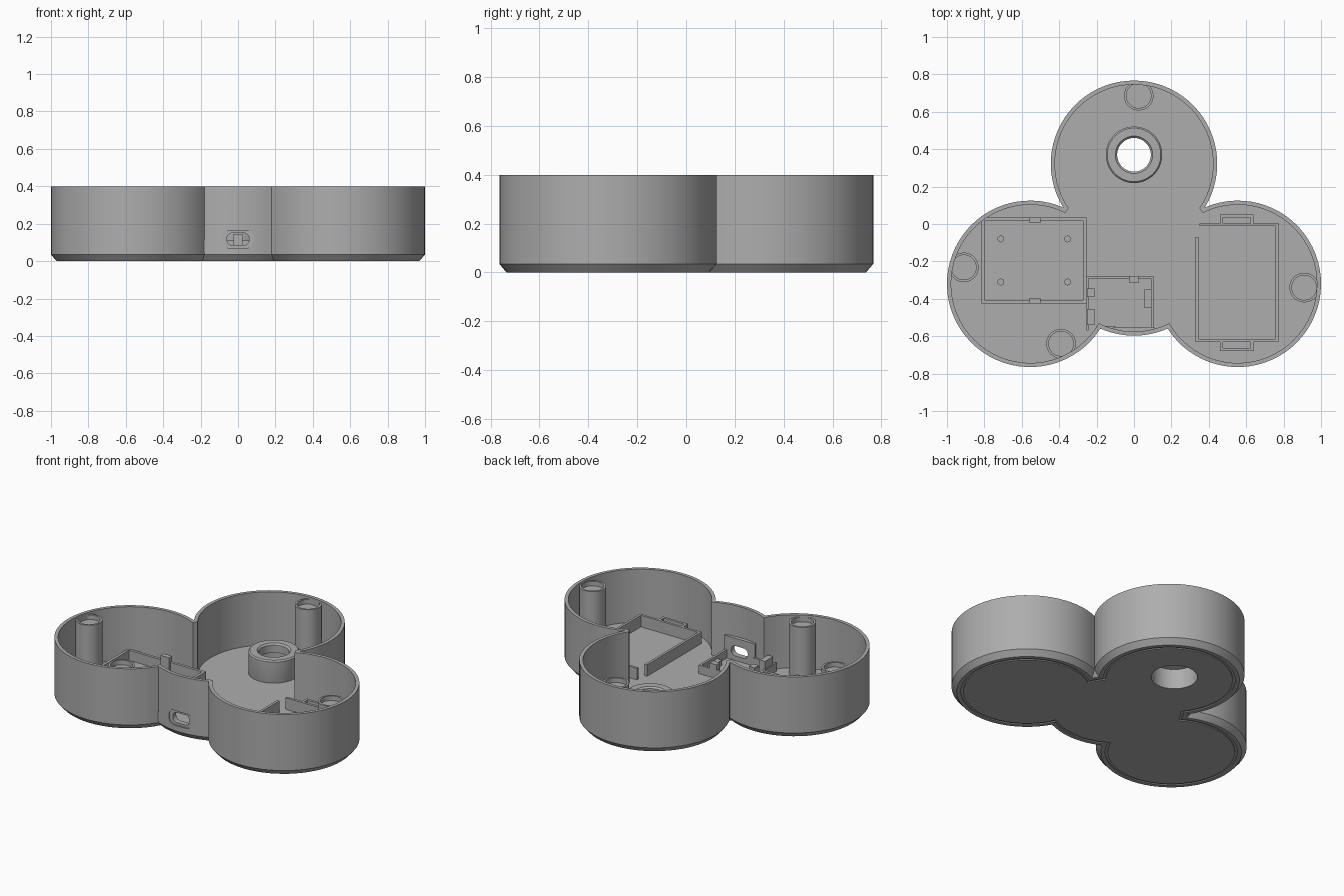
import bpy, bmesh, math
from mathutils import Vector

if "Cube" in bpy.data.objects:
    bpy.data.objects.remove(bpy.data.objects["Cube"])

grey = bpy.data.materials.new("grey plastic")
grey.diffuse_color = (0.42, 0.42, 0.42, 1)
grey.use_nodes = True
grey.node_tree.nodes["Principled BSDF"].inputs["Base Color"].default_value = grey.diffuse_color
FLOOR = 0.055

def finish(name, bm, smooth=True):
    bmesh.ops.remove_doubles(bm, verts=bm.verts, dist=1e-5)
    bmesh.ops.recalc_face_normals(bm, faces=bm.faces)
    me = bpy.data.meshes.new(name)
    bm.to_mesh(me)
    bm.free()
    me.materials.append(grey)
    ob = bpy.data.objects.new(name, me)
    bpy.context.collection.objects.link(ob)
    if smooth:
        shade(ob)
    return ob

def shade(ob):
    bpy.ops.object.select_all(action='DESELECT')
    ob.select_set(True)
    bpy.context.view_layer.objects.active = ob
    bpy.ops.object.shade_smooth_by_angle(angle=math.radians(30))

def loft(bm, rings, cap=True, closed=False):
    rows = [[bm.verts.new(p) for p in ring] for ring in rings]
    n = len(rows[0])
    pairs = list(zip(rows, rows[1:])) + ([(rows[-1], rows[0])] if closed else [])
    for a, b in pairs:
        for i in range(n):
            j = (i + 1) % n
            bm.faces.new((a[i], a[j], b[j], b[i]))
    if cap:
        bm.faces.new(rows[0][::-1])
        bm.faces.new(rows[-1])

def lathe(name, x, y, profile, n=48, closed=False):
    bm = bmesh.new()
    loft(bm, [[(x + r * math.cos(2 * math.pi * i / n), y + r * math.sin(2 * math.pi * i / n), z)
               for i in range(n)] for r, z in profile], not closed, closed)
    return finish(name, bm)

def boxes(name, items):
    # each item: x0, x1, y0, y1, z top; all stand on the floor
    bm = bmesh.new()
    for x0, x1, y0, y1, z in items:
        loft(bm, [[(x0, y0, h), (x1, y0, h), (x1, y1, h), (x0, y1, h)] for h in (FLOOR - 0.01, z)])
    return finish(name, bm, False)

def slot(name, x0, x1, z0, z1, y0, y1, r):
    # rounded rectangle running along y
    bm = bmesh.new()
    pts = []
    for k, (cx, cz) in enumerate([(x1 - r, z1 - r), (x0 + r, z1 - r), (x0 + r, z0 + r), (x1 - r, z0 + r)]):
        for i in range(7):
            a = math.pi / 2 * (k + i / 6)
            pts.append((cx + r * math.cos(a), cz + r * math.sin(a)))
    loft(bm, [[(x, y, z) for x, z in pts] for y in (y0, y1)])
    return finish(name, bm, False)

def cut(ob, cutters):
    for c in cutters:
        m = ob.modifiers.new("cut", 'BOOLEAN')
        m.operation, m.solver, m.object = 'DIFFERENCE', 'EXACT', c
        bpy.context.view_layer.objects.active = ob
        bpy.ops.object.modifier_apply(modifier=m.name)

# Lobed outline: three lobes plus a centre disc, all with the same radius
C, R, T, L = Vector((0, -.152)), Vector((.555, -.32)), Vector((0, .322)), Vector((-.555, -.32))
ORDER = [C, R, C, T, C, L]

def crossing(a, b, r):
    d = b - a
    h = math.sqrt(max(0, r * r - d.length_squared / 4))
    return (a + b) / 2 + Vector((d.y, -d.x)).normalized() * h

def outline(r, z):
    pts = []
    for i, c in enumerate(ORDER):
        prev, nxt = ORDER[i - 1], ORDER[(i + 1) % 6]
        def gap(a, b):
            p = crossing(a, b, r)
            return p if (a - b).length < 2 * r and (p - C).length > r else None
        start, end = crossing(prev, c, r), crossing(c, nxt, r)
        n = 48
        if c is C:
            n = 12
            p = gap(prev, nxt) if i else None
            if p:
                start = end = p
        else:
            # lobes may meet each other directly, hiding the centre disc
            before, after = ORDER[i - 2], ORDER[(i + 2) % 6]
            if i > 1:
                start = gap(before, c) or start
            if i < 5:
                end = gap(c, after) or end
        a0 = math.atan2(*(start - c).yx)
        a1 = math.atan2(*(end - c).yx)
        sweep = (a1 - a0) % (2 * math.pi) if (start - end).length > 1e-6 else 0
        rad = (start - c).length
        for k in range(n + 1):
            a = a0 + sweep * k / n
            pts.append((c.x + rad * math.cos(a), c.y + rad * math.sin(a), z))
    return pts

# Case shell with chamfered foot and a shallow groove underneath
bm = bmesh.new()
loft(bm, [outline(r, z) for r, z in [(.375, 0), (.375, .006), (.39, .006), (.39, 0), (.415, 0),
                                     (.445, .035), (.445, .4), (.423, .4), (.423, FLOOR)]])
shell = finish("case_shell", bm, False)

# Flat backing around the connector opening
port = boxes("port_backing", [(-.11, .11, -.578, -.55, .2)])

# Openings: button bore, connector recess and slot
bore = lathe("bore_cutter", 0, .37, [(.137, -.1), (.137, .15)])
recess = slot("recess_cutter", -.085, .085, .07, .165, -.7, -.585, .04)
hole = slot("slot_cutter", -.06, .06, .085, .15, -.7, -.5, .03)
cut(shell, [bore, recess, hole])
cut(port, [hole])
for c in (bore, recess, hole):
    bpy.data.objects.remove(c)
shade(shell)

# Button boss, open through the floor
lathe("button_boss", 0, .37, [(.136, 0), (.136, .13), (.09, .14), (.09, .19), (.1, .2),
                              (.143, .2), (.151, .192), (.151, .05)], 64, True)

# Corner posts with shallow round pockets
for i, (x, y) in enumerate([(.025, .686), (-.91, -.232), (-.39, -.64), (.91, -.34)]):
    lathe(f"post_{i + 1}", x, y, [(.079, FLOOR - .01), (.079, .385), (.066, .385), (.066, .355)])

# Left circuit board tray with retaining clips and locating pins
boxes("board_tray", [(-.815, -.255, .018, .036, .12), (-.815, -.255, -.425, -.407, .12),
                     (-.815, -.797, -.425, .036, .12), (-.273, -.255, -.425, .036, .12),
                     (-.56, -.5, .005, .036, .155), (-.56, -.5, -.425, -.395, .155)])
for i, (x, y) in enumerate([(x, y) for x in (-.712, -.355) for y in (-.08, -.31)]):
    lathe(f"tray_pin_{i + 1}", x, y, [(.018, FLOOR - .01), (.018, .1)], 20)

# Right battery bay with strap loops at both ends
boxes("battery_bay", [(.33, .346, -.63, -.07, .13), (.756, .772, -.63, .005, .13),
                      (.33, .772, -.632, -.616, .13), (.35, .772, -.012, .004, .13)])
loops = []
for y0, y1, e0, e1 in [(.004, .05, .034, .05), (-.678, -.632, -.678, -.662)]:
    loops += [(.46, .476, y0, y1, .13), (.624, .64, y0, y1, .13), (.46, .64, e0, e1, .13)]
boxes("strap_loops", loops)

# Connector board holder behind the opening
boxes("connector_holder", [(-.255, .105, -.292, -.278, .11), (-.025, .025, -.315, -.278, .145),
                           (.09, .105, -.55, -.278, .11), (.055, .092, -.45, -.35, .09),
                           (-.25, -.212, -.39, -.345, .16), (-.25, -.212, -.54, -.455, .16),
                           (-.255, -.243, -.57, -.278, .11), (-.2, -.1, -.562, -.545, .11)])
